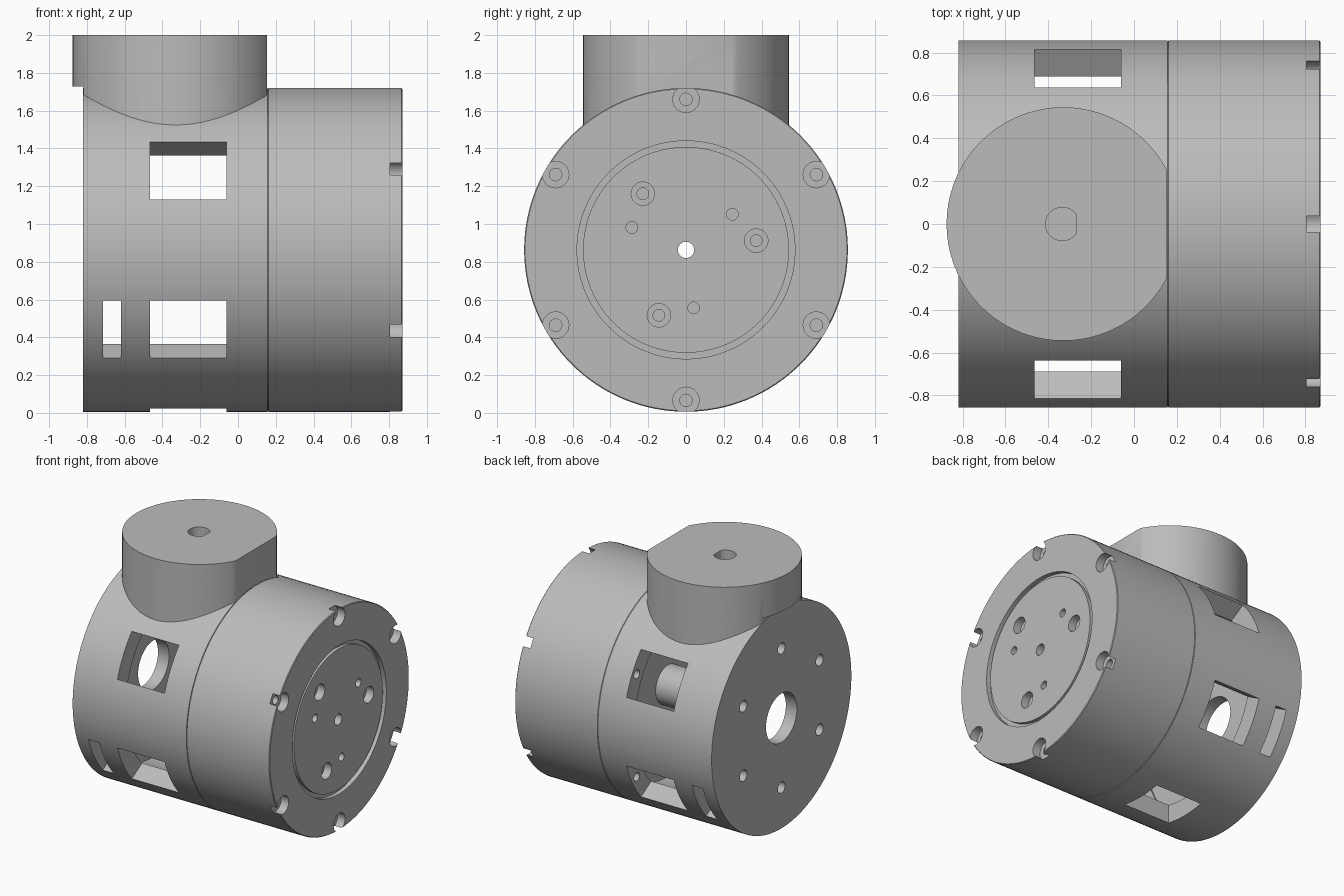
import bpy, bmesh
from math import cos, sin, pi, radians
from mathutils import Matrix, Vector

if "Cube" in bpy.data.objects:
    bpy.data.objects.remove(bpy.data.objects["Cube"])

AXIS_Z = 0.863
RADIUS = 0.857
SPLIT = 0.156          # joint between housing and motor
FRONT = 0.87

grey = bpy.data.materials.new("plain grey")
grey.use_nodes = True
grey.diffuse_color = (0.5, 0.5, 0.5, 1)
grey.node_tree.nodes["Principled BSDF"].inputs["Base Color"].default_value = (0.5, 0.5, 0.5, 1)


def make(name, bm):
    bmesh.ops.recalc_face_normals(bm, faces=bm.faces)
    mesh = bpy.data.meshes.new(name)
    bm.to_mesh(mesh)
    bm.free()
    mesh.materials.append(grey)
    obj = bpy.data.objects.new(name, mesh)
    bpy.context.collection.objects.link(obj)
    return obj


def lathe(name, profile, steps=128):
    """Spin a closed (x, radius) outline around the drum axis."""
    bm = bmesh.new()
    rings = []
    for i in range(steps):
        a = 2 * pi * i / steps
        rings.append([bm.verts.new((x, r * cos(a), AXIS_Z + r * sin(a))) for x, r in profile])
    n = len(profile)
    for i in range(steps):
        here, there = rings[i], rings[(i + 1) % steps]
        for j in range(n):
            k = (j + 1) % n
            bm.faces.new((here[j], here[k], there[k], there[j]))
    return make(name, bm)


def box(x0, x1, y0, y1, z0, z1, matrix=Matrix()):
    bm = bmesh.new()
    centre = Vector(((x0 + x1) / 2, (y0 + y1) / 2, (z0 + z1) / 2))
    size = Matrix.Diagonal((x1 - x0, y1 - y0, z1 - z0, 1))
    bmesh.ops.create_cube(bm, size=1, matrix=matrix @ Matrix.Translation(centre) @ size)
    return make("cutter", bm)


def upright(name, x, r, z0, z1, steps):
    bm = bmesh.new()
    bmesh.ops.create_cone(bm, cap_ends=True, segments=steps, radius1=r, radius2=r,
                          depth=z1 - z0, matrix=Matrix.Translation((x, 0, (z0 + z1) / 2)))
    return make(name, bm)


def bore(x0, x1, r, dist=0, angle=0, steps=24):
    """Cylinder along x, at a polar place on the drum's end face."""
    a = radians(angle)
    place = Matrix.Translation(((x0 + x1) / 2, dist * cos(a), AXIS_Z + dist * sin(a)))
    bm = bmesh.new()
    bmesh.ops.create_cone(bm, cap_ends=True, segments=steps, radius1=r, radius2=r,
                          depth=x1 - x0, matrix=place @ Matrix.Rotation(pi / 2, 4, 'Y'))
    return make("cutter", bm)


def boolean(target, other, operation='DIFFERENCE'):
    mod = target.modifiers.new("cut", 'BOOLEAN')
    mod.operation = operation
    mod.solver = 'EXACT'
    mod.object = other
    bpy.context.view_layer.objects.active = target
    bpy.ops.object.modifier_apply(modifier=mod.name)
    bpy.data.objects.remove(other)


def radial_box(x0, x1, angle):
    """Rectangular opening pushed radially through the wall."""
    turn = Matrix.Translation((0, 0, AXIS_Z)) @ Matrix.Rotation(radians(angle), 4, 'X')
    return box(x0, x1, 0.6, 1.0, -0.176, 0.176, turn)


# Housing: drum with a flat-sided boss on top
BACK = -0.82
bm = bmesh.new()
bm.free()
housing = bore(BACK, SPLIT, RADIUS, steps=128)
housing.name = "housing"
boss = upright("boss", -0.33, 0.545, 1.45, 2.0, 72)
boolean(boss, box(SPLIT - 0.002, 1, -1, 1, 1, 3))
boolean(boss, box(-2, BACK + 0.002, -1, 1, 1, 1.727))
boolean(housing, boss, 'UNION')

# Hollow interior, open toward the motor
boolean(housing, bore(-0.725, 0.3, 0.715, steps=128))

# Shaft socket in the boss, D-shaped
socket = upright("cutter", -0.335, 0.078, 1.8, 2.1, 32)
boolean(socket, box(-0.27, 0, -1, 1, 1, 3))
boolean(housing, socket)

# Windows around the wall, and the two narrow lower slots
for angle in (30, -30, -90, 150, 210):
    boolean(housing, radial_box(-0.465, -0.06, angle))
for angle in (-30, 210):
    boolean(housing, radial_box(-0.715, -0.62, angle))

# End wall holes and screw passages
boolean(housing, bore(-1, -0.6, 0.19, steps=48))
for i in range(6):
    boolean(housing, bore(-1, -0.6, 0.044, 0.54, 30 + 60 * i))
    boolean(housing, bore(-0.1, 0.3, 0.033, 0.795, 30 + 60 * i))

# Motor: flanged drum with rotor face, ring groove, rear hub and centre bore
motor = lathe("motor", [
    (-0.05, 0.043), (-0.05, 0.15), (SPLIT, 0.15), (SPLIT, 0.851), (SPLIT + 0.006, RADIUS),
    (FRONT - 0.005, RADIUS), (FRONT, RADIUS - 0.005), (FRONT, 0.577), (0.835, 0.577),
    (0.835, 0.545), (0.862, 0.545), (0.862, 0.043)])

# Rim screw pockets
for i in range(6):
    boolean(motor, bore(0.805, 1, 0.07, 0.797, 30 + 60 * i, 32))
    boolean(motor, bore(0.6, 1, 0.033, 0.797, 30 + 60 * i))

# Rotor mounting holes
for i in range(3):
    boolean(motor, bore(0.8, 1, 0.062, 0.375, 7.5 + 120 * i, 32))
    boolean(motor, bore(0.7, 1, 0.031, 0.375, 7.5 + 120 * i))
    boolean(motor, bore(0.75, 1, 0.031, 0.31, 37.5 + 120 * i))

for obj in (housing, motor):
    bpy.ops.object.select_all(action='DESELECT')
    obj.select_set(True)
    bpy.context.view_layer.objects.active = obj
    bpy.ops.object.shade_smooth_by_angle(angle=radians(30))
